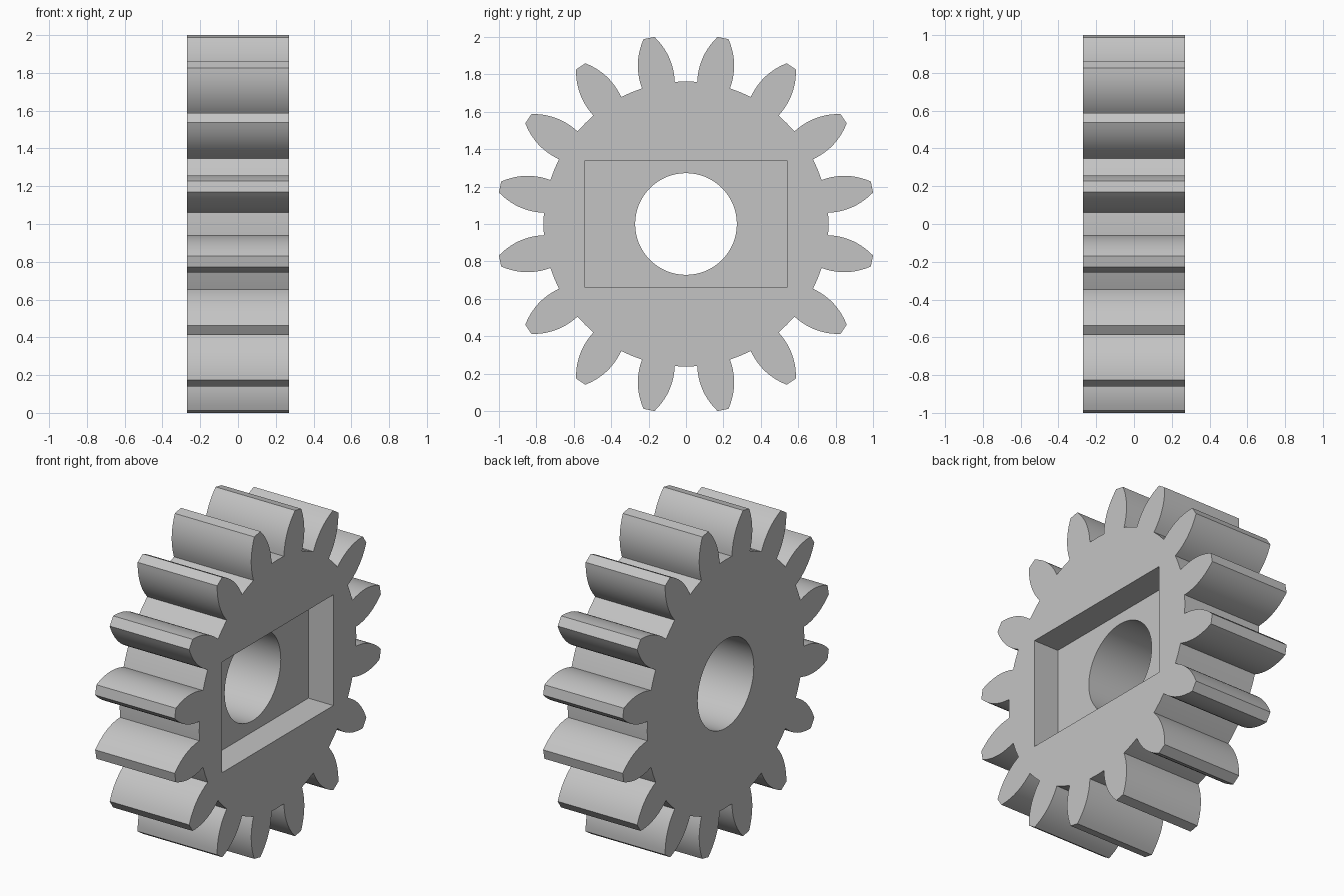
import bpy, bmesh
from math import sin, cos, pi, radians
from mathutils import Vector, Matrix

cube = bpy.data.objects.get("Cube")
if cube:
    bpy.data.objects.remove(cube, do_unlink=True)

TEETH = 16
HALF = 0.27            # half of the gear width along x
ROOT_R = 0.762
BORE_R = 0.272
POCKET_DEPTH = 0.17

grey = bpy.data.materials.new("plain_grey")
grey.use_nodes = True
colour = (0.55, 0.55, 0.55, 1)
grey.diffuse_color = colour
grey.node_tree.nodes["Principled BSDF"].inputs["Base Color"].default_value = colour


def make_object(name, bm):
    bmesh.ops.recalc_face_normals(bm, faces=bm.faces[:])
    mesh = bpy.data.meshes.new(name)
    bm.to_mesh(mesh)
    bm.free()
    mesh.materials.append(grey)
    obj = bpy.data.objects.new(name, mesh)
    bpy.context.collection.objects.link(obj)
    return obj


def flank(steps=10, bulge=0.026):
    """Bulging tooth side as (distance out, half width), root to tip."""
    a, b = Vector((0.757, 0.0895)), Vector((1.0135, 0.030))
    out = Vector((a.y - b.y, b.x - a.x)).normalized()
    return [a.lerp(b, i / steps) + out * bulge * 4 * (i / steps) * (1 - i / steps)
            for i in range(steps + 1)]


# Gear outline: each tooth's two flanks, then the middle of the root gap
side = flank()
tooth = [(p.x, -p.y) for p in side] + [(p.x, p.y) for p in reversed(side)]
pitch = 2 * pi / TEETH
outline = []
for i in range(TEETH):
    a = (i + 0.5) * pitch
    outline += [(r * cos(a) - w * sin(a), r * sin(a) + w * cos(a)) for r, w in tooth]
    gap = a + pitch / 2
    outline.append((ROOT_R * cos(gap), ROOT_R * sin(gap)))

# Toothed body, extruded along its axle
bm = bmesh.new()
face = bm.faces.new([bm.verts.new((-HALF, y, z + 1)) for y, z in outline])
ext = bmesh.ops.extrude_face_region(bm, geom=[face], use_keep_orig=True)
bmesh.ops.translate(bm, vec=(2 * HALF, 0, 0),
                    verts=[v for v in ext["geom"] if isinstance(v, bmesh.types.BMVert)])
gear = make_object("gear", bm)

# Round axle bore cutter
bm = bmesh.new()
bmesh.ops.create_cone(bm, cap_ends=True, segments=64, radius1=BORE_R, radius2=BORE_R,
                      depth=1.2,
                      matrix=Matrix.Translation((0, 0, 1)) @ Matrix.Rotation(pi / 2, 4, "Y"))
bore = make_object("bore_cutter", bm)

# Rectangular pocket cutter on the +x face
bm = bmesh.new()
bmesh.ops.create_cube(bm, size=1, matrix=Matrix.Translation((HALF, 0, 1))
                      @ Matrix.Diagonal((2 * POCKET_DEPTH, 1.08, 0.68, 1)))
pocket = make_object("pocket_cutter", bm)

bpy.ops.object.select_all(action="DESELECT")
gear.select_set(True)
bpy.context.view_layer.objects.active = gear
for cutter in (pocket, bore):
    cut = gear.modifiers.new(cutter.name, "BOOLEAN")
    cut.operation = "DIFFERENCE"
    cut.solver = "EXACT"
    cut.object = cutter
    bpy.ops.object.modifier_apply(modifier=cut.name)
    bpy.data.objects.remove(cutter, do_unlink=True)

bpy.ops.object.shade_smooth_by_angle(angle=radians(20))
